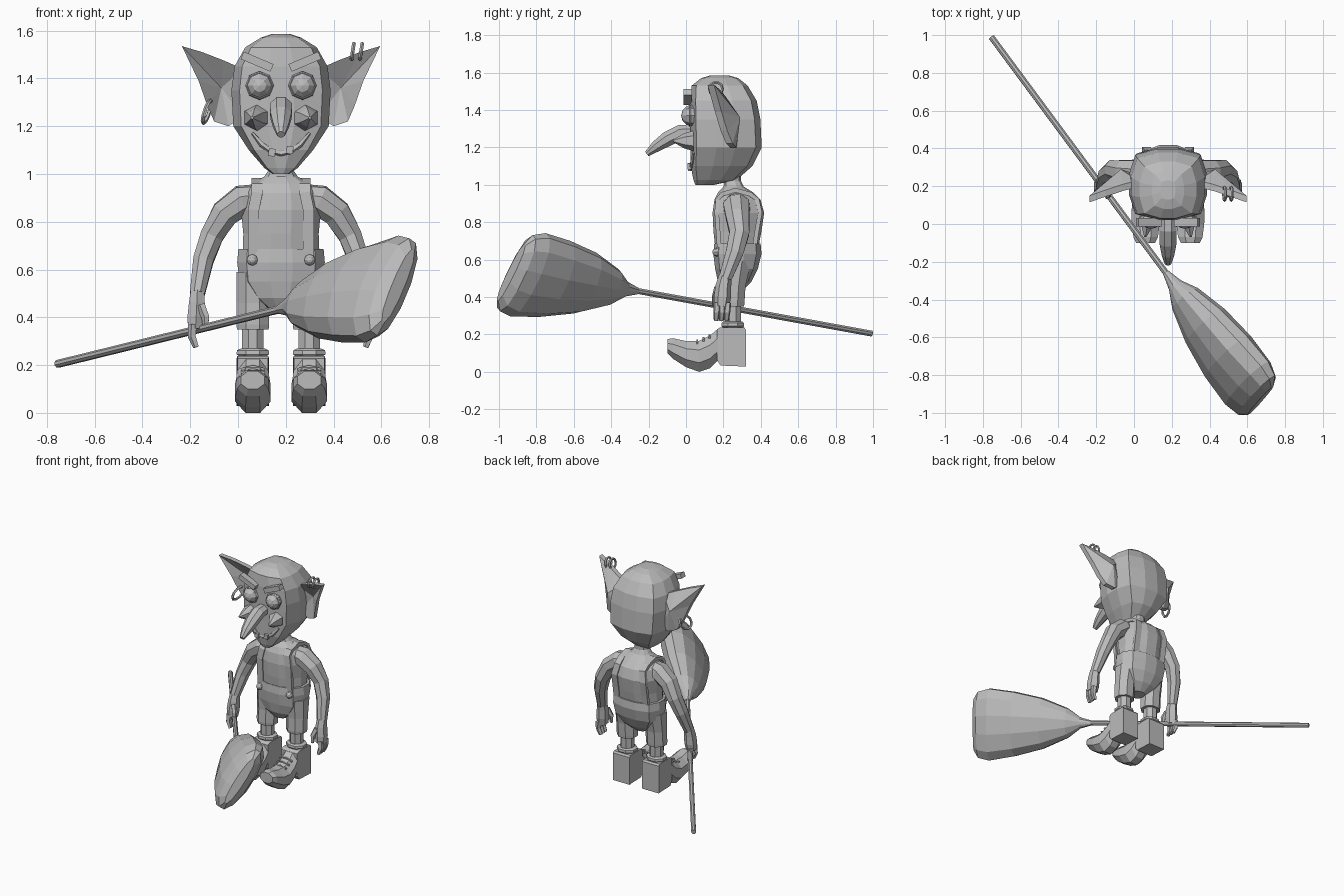
import bpy, bmesh, math
from mathutils import Vector as V, Matrix

if bpy.data.objects.get("Cube"):
    bpy.data.objects.remove(bpy.data.objects["Cube"])

CX = 0.18  # the figure stands a little to its left of the origin
mat = bpy.data.materials.new("clay_grey")
mat.use_nodes = True
GREY = (0.5, 0.5, 0.5, 1)
mat.diffuse_color = GREY
mat.node_tree.nodes["Principled BSDF"].inputs["Base Color"].default_value = GREY


def finish(name, bm, offset=CX):
    bmesh.ops.recalc_face_normals(bm, faces=bm.faces)
    me = bpy.data.meshes.new(name)
    bm.to_mesh(me)
    bm.free()
    me.materials.append(mat)
    ob = bpy.data.objects.new(name, me)
    ob.location.x = offset
    bpy.context.collection.objects.link(ob)
    return ob


def loft(name, rings, n=8, e=2.0, offset=CX):
    """Skin rings given as (centre, half axis u, half axis v)."""
    bm, loops = bmesh.new(), []
    for c, u, v in rings:
        loop = []
        for i in range(n):
            a = (i + 0.5) * math.tau / n
            p, q = math.cos(a), math.sin(a)
            k = (abs(p) ** e + abs(q) ** e) ** (-1 / e)
            loop.append(bm.verts.new(V(c) + V(u) * p * k + V(v) * q * k))
        loops.append(loop)
    for a, b in zip(loops, loops[1:]):
        for i in range(n):
            j = (i + 1) % n
            bm.faces.new((a[i], a[j], b[j], b[i]))
    bm.faces.new(loops[0])
    bm.faces.new(loops[-1])
    return finish(name, bm, offset)


def stack(name, levels, n=12, e=2.5, x=0):
    """Horizontal rings given as (z, centre y, half width, half depth)."""
    return loft(name, [((x, y, z), (a, 0, 0), (0, b, 0)) for z, y, a, b in levels], n, e)


def tube(name, pts, radii, n=6, flat=1.0, side=(1, 0, 0), e=2.0, offset=CX):
    """Sweep along points; flat scales the thickness across the side axis."""
    pts, rings = [V(p) for p in pts], []
    for i, p in enumerate(pts):
        d = (pts[min(i + 1, len(pts) - 1)] - pts[max(i - 1, 0)]).normalized()
        u = (V(side) - d * d.dot(V(side))).normalized()
        rings.append((p, u * radii[i], d.cross(u) * radii[i] * flat))
    return loft(name, rings, n, e, offset)


def box(name, centre, size, tilt=0):
    bm = bmesh.new()
    m = Matrix.Translation(centre) @ Matrix.Rotation(tilt, 4, "Y") @ Matrix.Diagonal((*size, 1))
    bmesh.ops.create_cube(bm, size=1, matrix=m)
    return finish(name, bm)


def ball(name, centre, r, segs=8):
    bm = bmesh.new()
    m = Matrix.Translation(centre) @ Matrix.Rotation(math.pi / 2, 4, "X")
    bmesh.ops.create_uvsphere(bm, u_segments=segs, v_segments=6, radius=r, matrix=m)
    return finish(name, bm)


def ring(name, centre, r, thick, u, v, n=10):
    """Closed hoop in the plane of u and v."""
    bm, loops = bmesh.new(), []
    u, v = V(u).normalized(), V(v).normalized()
    w = u.cross(v)
    for i in range(n):
        a = i * math.tau / n
        d = u * math.cos(a) + v * math.sin(a)
        loops.append([bm.verts.new(V(centre) + d * (r + thick * math.cos(b)) + w * thick * math.sin(b))
                      for b in (k * math.tau / 5 for k in range(5))])
    for i in range(n):
        a, b = loops[i], loops[(i + 1) % n]
        for k in range(5):
            j = (k + 1) % 5
            bm.faces.new((a[k], a[j], b[j], b[k]))
    return finish(name, bm)


def surface_y(levels, e, x, z, side):
    """Depth of a stacked body's front (-1) or back (1) at x, z."""
    for lo, hi in zip(levels, levels[1:]):
        if lo[0] <= z <= hi[0]:
            t = (z - lo[0]) / (hi[0] - lo[0])
            _, y, a, b = [p + (q - p) * t for p, q in zip(lo, hi)]
            return y + side * b * max(0, 1 - abs(x / a) ** e) ** (1 / e)


# Head, torso and trousers
HEAD = [(1.0, .1, .035, .05), (1.025, .155, .07, .115), (1.1, .19, .135, .165), (1.2, .215, .2, .19),
        (1.35, .21, .208, .188), (1.45, .2, .195, .178), (1.53, .18, .15, .15), (1.57, .18, .085, .1),
        (1.585, .18, .04, .05)]
TORSO = [(.62, .27, .165, .11), (.75, .275, .16, .13), (.85, .28, .17, .14), (.92, .275, .155, .125),
         (.96, .265, .12, .095), (.99, .255, .07, .055), (1.02, .25, .05, .045), (1.07, .25, .05, .045)]
stack("head", HEAD, 12, 3.8)
stack("torso", TORSO, 12, 2.5)
stack("trousers", [(.43, .25, .05, .05), (.48, .26, .12, .09), (.55, .27, .175, .115),
                   (.63, .275, .185, .13), (.685, .275, .18, .125)], 12, 2.8)

# Beak nose, mouth and teeth
tube("nose", [(0, .05, 1.285), (0, -.03, 1.28), (0, -.1, 1.245), (0, -.16, 1.205), (0, -.21, 1.165)],
     [.045, .05, .048, .036, .018], 8, .9)
lip = [(x, 1.085 + 6 * x * x) for x in (-.12, -.08, -.04, 0, .04, .08, .12)]
tube("mouth", [(x, surface_y(HEAD, 3.8, x, z, -1) + .004, z) for x, z in lip],
     [.006] + [.012] * 5 + [.006], 5, 1, (0, 0, 1))
for x, z in ((-.038, 1.09), (.037, 1.1)):
    box("tooth", (x, surface_y(HEAD, 3.8, x, z, -1) - .008, z), (.028, .02, .032), .1)

EAR = [(.16, .21, 1.44), (.24, .19, 1.475), (.33, .16, 1.51), (.415, .13, 1.535), (.345, .17, 1.39),
       (.31, .2, 1.29), (.28, .23, 1.22), (.22, .25, 1.2), (.16, .24, 1.24)]

for s, label in ((1, "left"), (-1, "right")):
    # Eyes, brows and cheeks
    ball(label + "_eye", (s * .09, .03, 1.37), .056)
    ring(label + "_eyelid", (s * .09, .02, 1.37), .052, .008, (1, 0, 0), (0, 0, 1), 8)
    box(label + "_brow", (s * .1, .01, 1.47), (.135, .045, .034), -s * .4)
    loft(label + "_cheek", [((s * .1, .04, 1.235), (.06, 0, 0), (0, 0, .055)),
                            ((s * .11, -.01, 1.235), (.035, 0, 0), (0, 0, .04)),
                            ((s * .12, -.07, 1.235), (.006, 0, 0), (0, 0, .006))], 6)

    # Cupped ear: two fans around a sunken middle, joined at the rim
    bm = bmesh.new()
    front = [bm.verts.new((s * x, y - .015, z)) for x, y, z in EAR]
    back = [bm.verts.new((s * x, y + .02, z)) for x, y, z in EAR]
    hub_f, hub_b = bm.verts.new((s * .25, .25, 1.36)), bm.verts.new((s * .25, .29, 1.36))
    for i in range(len(EAR)):
        j = (i + 1) % len(EAR)
        bm.faces.new((front[i], front[j], hub_f))
        bm.faces.new((back[i], back[j], hub_b))
        bm.faces.new((front[i], front[j], back[j], back[i]))
    finish(label + "_ear", bm)

    # Arm and hand
    tube(label + "_arm", [(s * .08, .265, .91), (s * .16, .27, .89), (s * .235, .275, .835), (s * .29, .285, .74),
                          (s * .325, .26, .64), (s * .35, .21, .5)], [.05, .068, .062, .052, .046, .034], 8, 1.1)
    tube(label + "_palm", [(s * .35, .21, .51), (s * .352, .2, .46), (s * .355, .195, .4), (s * .358, .19, .35)],
         [.032, .038, .042, .036], 6, 1.1)
    for k in (-1, 0, 1):
        y = .195 + k * .028
        tube(label + "_finger", [(s * .368, y, .37), (s * .372, y - .003, .32), (s * .355, y - .006, .275)],
             [.02, .018, .013], 5)
    tube(label + "_thumb", [(s * .335, .17, .45), (s * .315, .155, .4), (s * .315, .15, .35)], [.02, .018, .011], 5)

    # Trouser leg, shin and boot
    x = s * .118
    stack(label + "_trouser_leg", [(.35, .25, .068, .062), (.37, .25, .07, .064), (.46, .255, .07, .065),
                                   (.59, .265, .07, .085)], 8, 3, x)
    stack(label + "_shin", [(.22, .25, .048, .048), (.37, .25, .048, .048)], 8, 2, x)
    stack(label + "_boot_cuff", [(.235, .25, .055, .055), (.245, .25, .07, .062), (.262, .25, .068, .06),
                                 (.27, .25, .05, .05)], 8, 3, x)
    foot = [(-.1, .1, .175, .05), (-.07, .07, .18, .065), (0, .025, .165, .074), (.07, 0, .165, .075),
            (.13, .02, .195, .07), (.17, .06, .23, .065), (.2, .06, .235, .06)]
    heel = [(.165, .06, .23, .066), (.185, .03, .242, .068), (.31, .025, .242, .068), (.32, .025, .23, .07)]
    for part, rows, n, e in (("_boot", foot, 8, 5), ("_boot_heel", heel, 4, 20)):
        loft(label + part, [((x, y, (a + b) / 2), (w, 0, 0), (0, 0, (b - a) / 2)) for y, a, b, w in rows], n, e)
    for k in range(3):
        y, z = .06 + k * .033, .164 + k * .014
        tube(label + "_lace", [(x - .05, y, z - .01), (x, y, z + .003), (x + .05, y, z - .01)],
             [.007] * 3, 4, 1, (0, 1, 0))

    # Brace over the shoulder, with its button
    sx = s * .115
    xs = lambda z: sx if z < .9 else s * .1
    up = [(xs(z), surface_y(TORSO, 2.5, xs(z), z, -1), z) for z in (.64, .7, .75, .85, .92, .95)]
    down = [(xs(z), surface_y(TORSO, 2.5, xs(z), z, 1), z) for z in (.95, .92, .85, .75, .68)]
    top = [(s * .1, .265, .972)]
    tube(label + "_brace", up + top + down, [.026] * 12, 4, .5, (1, 0, 0), 6)
    ball(label + "_button", (s * .12, .165, .64), .024)

# Earrings: a hoop in the right lobe, two small ones at the left tip
ring("lobe_hoop", (-.31, .19, 1.26), .05, .009, (.3, .2, 1), (.2, 1, 0))
for x in (.3, .335):
    ring("tip_hoop", (x, .16, 1.513), .035, .008, (0, 1, 0), (.15, 0, 1))

# Broom: handle through the right hand, thin bristles rolled about the shaft
grip, neck = V((-.755, .99, .205)), V((.2, -.3, .44))
tube("broom_handle", [grip, neck], [.017, .017], 8, offset=0)
axis = (neck - grip).normalized()
across = axis.cross(V((0, 0, 1))).normalized()
upward = across.cross(axis)
if across.x < 0:
    across = -across
roll = math.radians(32)
tall = upward * math.cos(roll) + across * math.sin(roll)
wide = across * math.cos(roll) - upward * math.sin(roll)
bristles = [(-.05, .018, .018), (.03, .04, .04), (.12, .075, .105), (.3, .105, .18), (.5, .115, .228),
            (.68, .1, .255), (.76, .075, .235), (.795, .03, .18)]
loft("broom_bristles", [(neck + axis * d - upward * max(0, d) * .03, wide * w, tall * h)
                        for d, w, h in bristles], 12, 2.3, offset=0)
